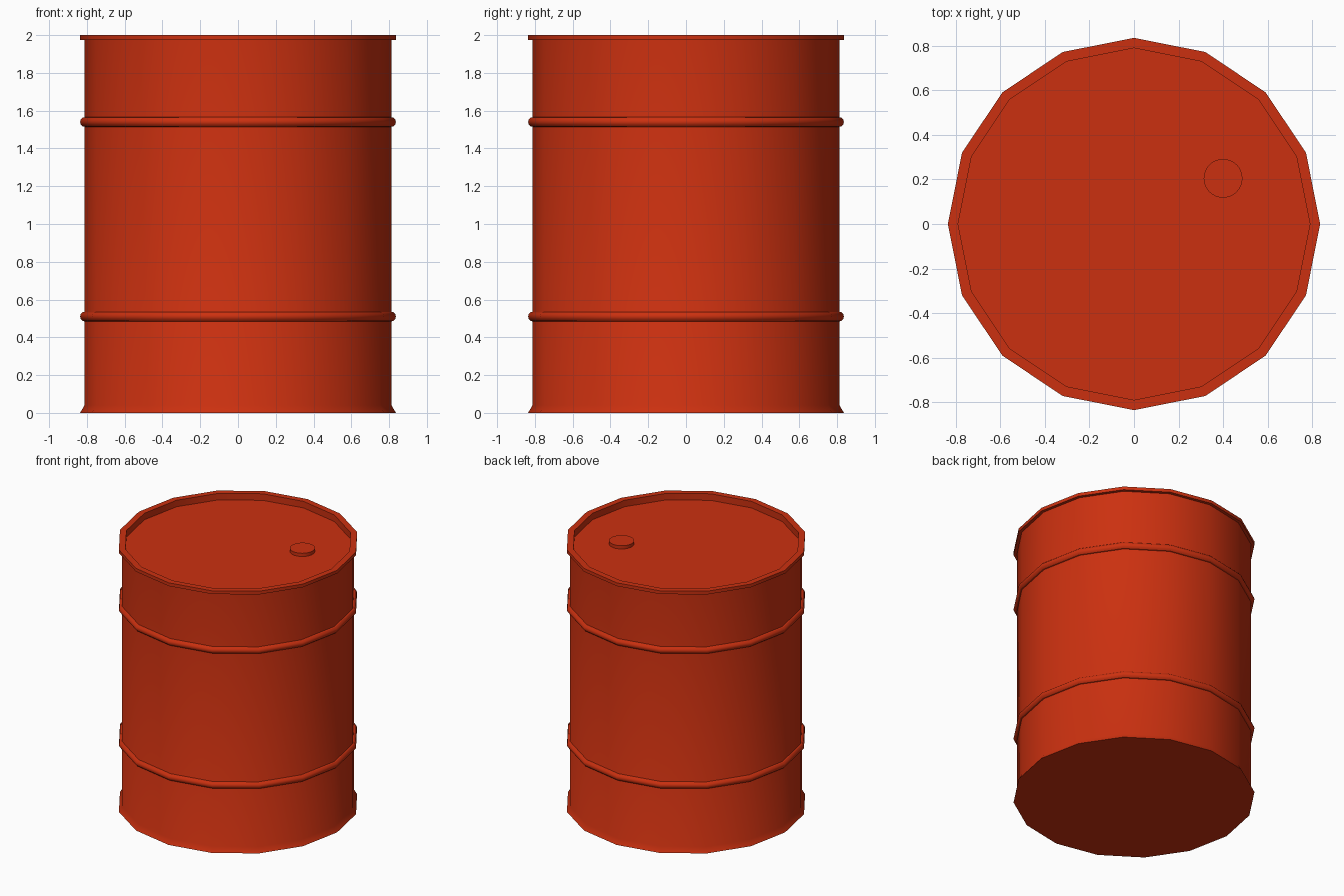
import bpy, bmesh, math

if "Cube" in bpy.data.objects:
    bpy.data.objects.remove(bpy.data.objects["Cube"])

SIDES = 16

red = bpy.data.materials.new("red_paint")
red.diffuse_color = (0.60, 0.03, 0.005, 1)
red.use_nodes = True
red.node_tree.nodes["Principled BSDF"].inputs["Base Color"].default_value = red.diffuse_color


def finish(obj):
    obj.data.materials.append(red)
    bpy.ops.object.select_all(action='DESELECT')
    obj.select_set(True)
    bpy.context.view_layer.objects.active = obj
    bpy.ops.object.shade_smooth_by_angle(angle=math.radians(30))


def lathe(name, profile, sides=SIDES):
    """Turn a (radius, z) profile about z and cap both ends."""
    bm = bmesh.new()
    rings = []
    for r, z in profile:
        angles = [2 * math.pi * i / sides for i in range(sides)]
        rings.append([bm.verts.new((r * math.cos(a), r * math.sin(a), z)) for a in angles])
    for lower, upper in zip(rings, rings[1:]):
        for i in range(sides):
            j = (i + 1) % sides
            bm.faces.new((lower[i], lower[j], upper[j], upper[i]))
    bm.faces.new(rings[0][::-1])
    bm.faces.new(rings[-1])
    mesh = bpy.data.meshes.new(name)
    bm.to_mesh(mesh)
    bm.free()
    obj = bpy.data.objects.new(name, mesh)
    bpy.context.collection.objects.link(obj)
    finish(obj)
    return obj


# Drum shell: flared foot, straight wall, top rim and recessed lid
lathe("drum_body", [(0.836, 0), (0.813, 0.04), (0.813, 1.975), (0.836, 1.975),
                    (0.836, 2.0), (0.79, 2.0), (0.79, 1.95)])

# Two rolled hoops around the wall
for name, z in (("lower_hoop", 0.51), ("upper_hoop", 1.54)):
    bpy.ops.mesh.primitive_torus_add(major_segments=SIDES, minor_segments=12,
                                     major_radius=0.81, minor_radius=0.026,
                                     location=(0, 0, z))
    hoop = bpy.context.object
    hoop.name = name
    finish(hoop)

# Filler cap on the lid
cap = lathe("filler_cap", [(0.087, 1.94), (0.087, 1.975)], 32)
cap.location = (0.40, 0.205, 0)
